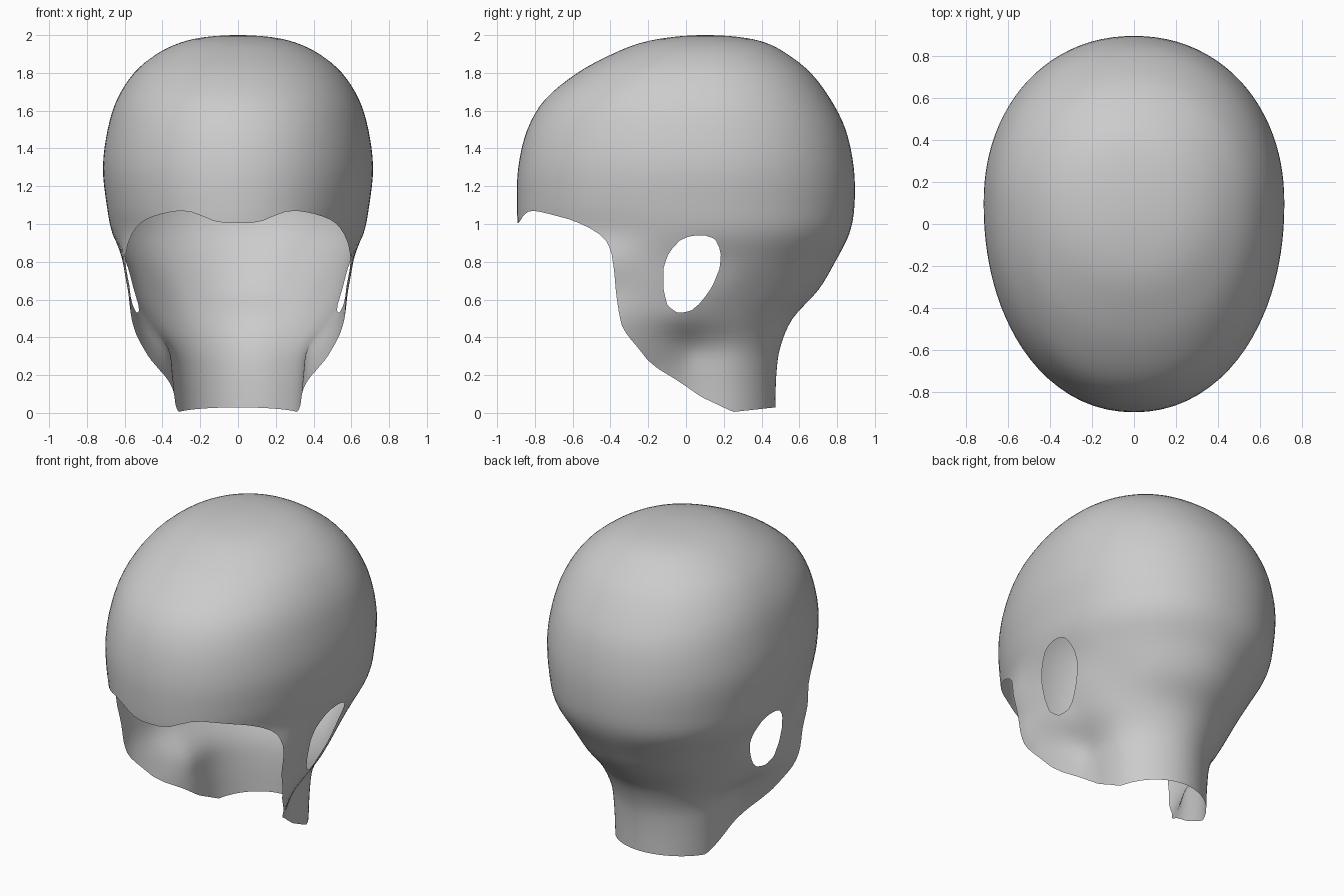
import bpy, bmesh, math
from mathutils import Vector

if "Cube" in bpy.data.objects:
    bpy.data.objects.remove(bpy.data.objects["Cube"])

CY = 0.1            # y of the vertical axis all rings are measured from
KEYS = [0, 30, 50, 62, 75, 90, 120, 150, 180]   # angle from the front
AROUND, STEPS = 96, 4

# neck and jaw rings: height, radius at each key angle
LOWER = [
    (-0.08, .55, .50, .42, .38, .345, .325, .345, .365, .373),
    (0.0, .60, .55, .45, .40, .35, .33, .35, .365, .373),
    (0.2, .75, .68, .57, .45, .37, .345, .36, .37, .378),
    (0.35, .85, .78, .67, .53, .405, .37, .38, .39, .40),
    (0.5, .90, .83, .73, .62, .54, .48, .45, .455, .465),
    (0.65, .92, .85, .745, .66, .59, .555, .53, .57, .60),
    (0.8, .95, .88, .775, .69, .63, .60, .615, .66, .69),
]
# cranium rings: height, front y, back y, half width
UPPER = [
    (0.95, -.885, .865, .665), (1.1, -.895, .892, .695), (1.3, -.888, .888, .715),
    (1.5, -.84, .845, .69), (1.66, -.745, .765, .64), (1.8, -.575, .66, .55),
    (1.9, -.39, .535, .43), (1.96, -.235, .42, .305), (1.99, -.07, .28, .17),
]
# side outline of the kept shell and of the ear hole (y, z)
SIDE = [(-2, 1.08), (-.86, 1.08), (-.75, 1.06), (-.6, 1.02), (-.48, .965), (-.42, .91),
        (-.395, .85), (-.38, .75), (-.37, .63), (-.355, .53), (-.34, .46), (-.31, .41),
        (-.25, .34), (-.2, .275), (-.15, .235), (-.05, .175), (.08, .085), (.25, .005),
        (.48, .03), (2, .03), (2, 3), (-2, 3)]
EAR = [(.03, .94), (.10, .94), (.16, .92), (.185, .85), (.18, .77), (.14, .67), (.08, .585),
       (.02, .535), (-.05, .53), (-.1, .57), (-.12, .66), (-.12, .77), (-.09, .85), (-.04, .91)]


def catmull(a, b, c, d, t):
    return b + 0.5 * t * (c - a + t * (2*a - 5*b + 4*c - d + t * (3*(b - c) + d - a)))


def key_radius(values, deg):
    """Smooth radius at an angle, mirrored at the front and the back."""
    k = [-KEYS[1]] + KEYS + [210]
    v = [values[1]] + list(values) + [values[-2]]
    i = max(j for j in range(1, len(k) - 2) if k[j] <= deg + 1e-6)
    h = k[i+1] - k[i]
    t = (deg - k[i]) / h
    m0 = (v[i+1] - v[i-1]) / (k[i+1] - k[i-1]) * h
    m1 = (v[i+2] - v[i]) / (k[i+2] - k[i]) * h
    return ((2*t**3 - 3*t*t + 1) * v[i] + (t**3 - 2*t*t + t) * m0
            + (3*t*t - 2*t**3) * v[i+1] + (t**3 - t*t) * m1)


def oval_radius(front, back, width, deg, n=2.12):
    s, c = math.sin(math.radians(deg)), math.cos(math.radians(deg))
    length = CY - front if c > 0 else back - CY
    return ((abs(s) / width)**n + (abs(c) / length)**n) ** (-1 / n)


def signed(poly, y, z):
    """Distance to a closed outline, positive inside."""
    p, inside, best = Vector((y, z)), False, 1e9
    for i, q in enumerate(poly):
        a, b = Vector(poly[i-1]), Vector(q)
        e = b - a
        t = max(0, min(1, (p - a).dot(e) / e.length_squared))
        best = min(best, (p - a - e * t).length)
        if (a.y > z) != (b.y > z) and y < a.x + (z - a.y) / e.y * e.x:
            inside = not inside
    return best if inside else -best


def opening(co):
    """Face opening and neck edge, with a dip at the middle of the brow."""
    dip = 0.0
    if co.y < -0.5:
        t = max(0, min(1, (0.31 - abs(co.x)) / 0.24))
        dip = 0.075 * t * t * (3 - 2 * t)
    return signed(SIDE, co.y, co.z + dip)


def ear_hole(co):
    return -signed(EAR, co.y, co.z)


def trim(bm, field):
    """Cut the surface along field = 0 and drop the negative side."""
    val = {}
    for v in bm.verts:
        f = field(v.co)
        val[v] = f if abs(f) > 1e-5 else 1e-5
    fresh = set()
    for e in list(bm.edges):
        a, b = e.verts
        if val[a] * val[b] < 0:
            nv = bmesh.utils.edge_split(e, a, val[a] / (val[a] - val[b]))[1]
            fresh.add(nv)
            val[nv] = 0.0
    for f in list(bm.faces):
        cut = [v for v in f.verts if v in fresh]
        if len(cut) == 2:
            bmesh.utils.face_split(f, cut[0], cut[1])
    drop = [f for f in bm.faces if sum(val[v] for v in f.verts) < 0]
    bmesh.ops.delete(bm, geom=drop, context='FACES')


# control rings from neck to crown
angles = [360 * i / AROUND for i in range(AROUND)]
fold = [a if a <= 180 else 360 - a for a in angles]
rings = [(r[0], [key_radius(r[1:], a) for a in fold]) for r in LOWER]
rings += [(z, [oval_radius(f, b, w, a) for a in fold]) for z, f, b, w in UPPER]
rings.append((2.0, [0.0] * AROUND))
# mirrored ring past the crown keeps the top round
ctrl = [rings[0]] + rings + [(rings[-2][0], [-r for r in rings[-2][1]])]

# head shell surface
bm = bmesh.new()
loops = []
for i in range(1, len(ctrl) - 2):
    four = ctrl[i-1:i+3]
    for s in range(STEPS):
        t = s / STEPS
        z = catmull(*[c[0] for c in four], t)
        row = []
        for j, a in enumerate(angles):
            r = catmull(*[c[1][j] for c in four], t)
            row.append(bm.verts.new((r * math.sin(math.radians(a)),
                                     CY - r * math.cos(math.radians(a)), z)))
        loops.append(row)
for lo, hi in zip(loops, loops[1:]):
    for j in range(AROUND):
        k = (j + 1) % AROUND
        bm.faces.new((lo[j], lo[k], hi[k], hi[j]))
crown = bm.verts.new((0, CY, 2.0))
for j in range(AROUND):
    bm.faces.new((loops[-1][j], loops[-1][(j + 1) % AROUND], crown))

# face opening, neck edge and ear holes
trim(bm, opening)
trim(bm, ear_hole)
for f in bm.faces:
    f.smooth = True

mesh = bpy.data.meshes.new("head_shell")
bm.to_mesh(mesh)
bm.free()
shell = bpy.data.objects.new("head_shell", mesh)
bpy.context.collection.objects.link(shell)
grey = bpy.data.materials.new("plain_grey")
grey.diffuse_color = (0.6, 0.6, 0.6, 1)
grey.use_nodes = True
grey.node_tree.nodes["Principled BSDF"].inputs["Base Color"].default_value = grey.diffuse_color
mesh.materials.append(grey)
